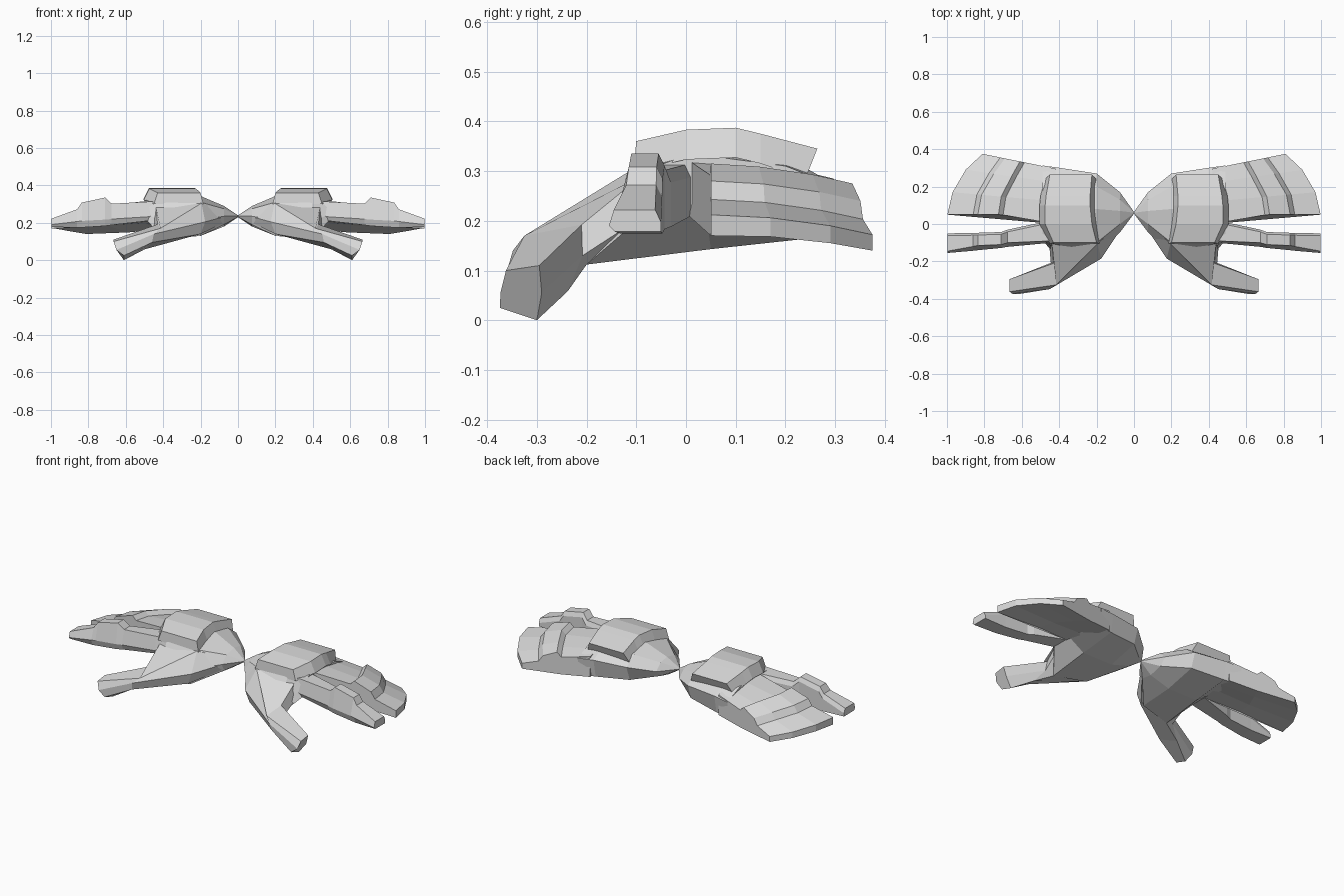
import bpy, bmesh

grey = bpy.data.materials.new("light grey")
grey.diffuse_color = (0.7, 0.7, 0.7, 1)


def loft(name, rings):
    """Skin equal-length rings of 3D points, cap the ends, mirror to the other hand."""
    bm = bmesh.new()
    loops = [[bm.verts.new(p) for p in ring] for ring in rings]
    n = len(loops[0])
    for a, b in zip(loops, loops[1:]):
        for i in range(n):
            j = (i + 1) % n
            bm.faces.new((a[i], a[j], b[j], b[i]))
    bm.faces.new(loops[0][::-1])
    bm.faces.new(loops[-1])
    bmesh.ops.recalc_face_normals(bm, faces=bm.faces[:])
    mesh = bpy.data.meshes.new(name)
    bm.to_mesh(mesh)
    bm.free()
    mesh.materials.append(grey)
    ob = bpy.data.objects.new(name, mesh)
    bpy.context.collection.objects.link(ob)
    mod = ob.modifiers.new("other hand", 'MIRROR')
    mod.use_mirror_merge = False
    return ob


def x_ring(x, yz):
    return [(x, y, z) for y, z in yz]


# palm: from the pointed wrist out to the finger roots
loft("palm", [
    x_ring(0.0, [(.055, .235), (.057, .238), (.06, .24), (.063, .238),
                 (.065, .235), (.063, .232), (.06, .23), (.057, .232)]),
    x_ring(.075, [(-.045, .235), (0, .275), (.07, .29), (.13, .28),
                  (.17, .24), (.13, .20), (.05, .18), (-.02, .19)]),
    x_ring(.20, [(-.17, .215), (-.10, .31), (.08, .343), (.2, .32),
                 (.27, .27), (.24, .185), (.05, .143), (-.16, .13)]),
    x_ring(.395, [(-.15, .20), (-.10, .315), (.08, .343), (.22, .318),
                  (.30, .272), (.28, .168), (.05, .143), (-.20, .112)]),
    x_ring(.49, [(-.085, .25), (-.085, .30), (.01, .335), (.2, .31),
                 (.313, .265), (.30, .163), (.04, .215), (-.08, .215)]),
])

# knuckle plate: raised slab over the back of the hand
# each station: y, inner foot x, inner top x, outer top x, outer foot x, top z, foot y
plate = [(-.10, .185, .20, .43, .45, .36, -.105), (0, .20, .225, .475, .505, .383, 0),
         (.10, .205, .235, .475, .505, .387, .10), (.15, .205, .235, .47, .50, .375, .15),
         (.264, .20, .225, .45, .475, .345, .24)]
loft("knuckle_plate", [
    [(a, yf, z - .06), (b, y, z), (c, y, z), (d, yf, z - .06)]
    for y, a, b, c, d, z, yf in plate])

# joined outer fingers: stepped section carried across the hand, hollowed below the root
# each station: root y, tip y, joint start x, joint end x, tip x, z drop, tip and root bottom z
group = [(.0, .05, .70, .835, .998, 0, .17, .215),
         (.12, .17, .685, .815, .97, .006, .168, .205),
         (.22, .29, .63, .75, .90, .022, .155, .18),
         (.296, .375, .585, .69, .81, .04, .14, .165)]
rings = []
for i, (y0, y1, a, b, t, d, zb, zr) in enumerate(group):
    def at(x, z):
        k = (x - .42) / (t - .42)
        if i == 0:  # inner edge runs straight after the root
            k = min(1, k * 2)
        return (x, y0 + (y1 - y0) * k, z)
    rings.append([at(.42, zr), at(.42, .325 - d), at(a, .292 - d), at(a + .025, .315 - d),
                  at(b, .28 - d), at(b + .025, .243 - d), at(t, .212 - d), at(t, zb),
                  at(a, zb * .65 + zr * .35)])
loft("outer_fingers", rings)

# front finger: tapered bar with a raised joint
# each station: x, back y, front y on top, front y below, top z, crease z, bottom z
finger = [(.44, .02, -.09, -.10, .315, .235, .215), (.675, -.03, -.10, -.122, .302, .22, .188),
          (.71, -.043, -.11, -.128, .335, .217, .183), (.835, -.047, -.115, -.14, .308, .21, .175),
          (.86, -.048, -.12, -.143, .272, .207, .174), (.998, -.05, -.145, -.155, .222, .19, .178)]
loft("front_finger", [
    [(x, yb, zb), (x, yf + .012, zb), (x, yf, zc), (x, yt, zt), (x, yb - .012, zt),
     (x, yb, zt - .025)] for x, yb, yt, yf, zt, zc, zb in finger])

# thumb: flows from the wrist along the palm edge to a blunt tip
loft("thumb", [
    [(.08, .0, .265), (.07, -.0, .26), (.065, -.02, .235),
     (.065, -.01, .205), (.08, .02, .195), (.09, .04, .22)],
    [(.44, -.09, .29), (.195, -.105, .305), (.175, -.185, .205),
     (.20, -.18, .14), (.395, -.20, .112), (.455, -.085, .21)],
    [(.43, -.21, .192), (.415, -.325, .17), (.45, -.348, .14),
     (.46, -.335, .095), (.50, -.238, .058), (.445, -.208, .13)],
    [(.665, -.295, .11), (.665, -.362, .10), (.65, -.373, .055),
     (.61, -.374, .025), (.61, -.30, 0), (.65, -.29, .055)],
])
